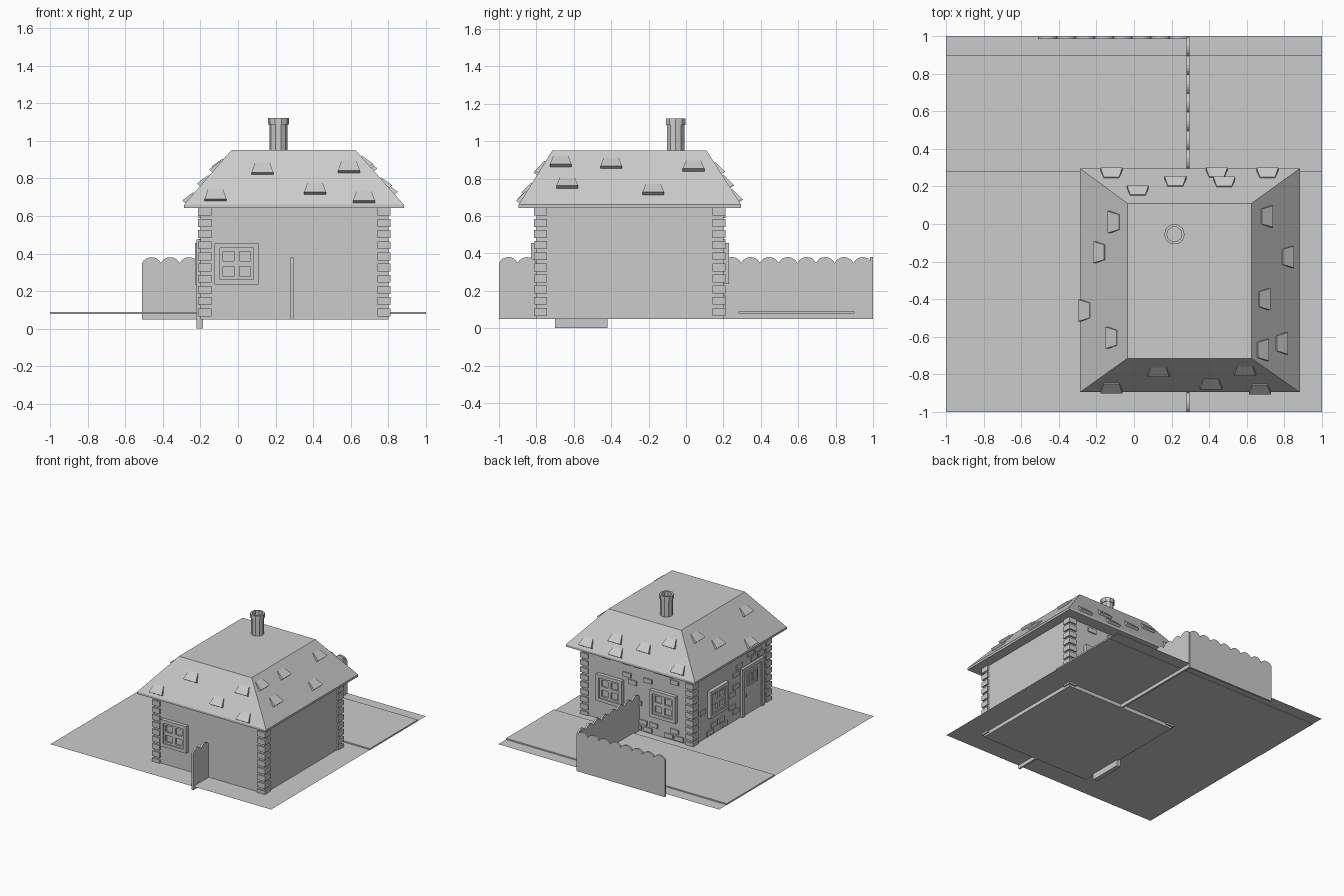
import bpy, bmesh, math, random
from mathutils import Vector

if "Cube" in bpy.data.objects:
    bpy.data.objects.remove(bpy.data.objects["Cube"])

random.seed(4)


def obj(name, bm):
    bmesh.ops.recalc_face_normals(bm, faces=bm.faces)
    me = bpy.data.meshes.new(name)
    bm.to_mesh(me)
    bm.free()
    ob = bpy.data.objects.new(name, me)
    bpy.context.collection.objects.link(ob)
    return ob


def hexa(bm, low, high):
    """Solid between two matching loops of points."""
    a = [bm.verts.new(p) for p in low]
    b = [bm.verts.new(p) for p in high]
    n = len(a)
    bm.faces.new(a[::-1])
    bm.faces.new(b)
    for i in range(n):
        bm.faces.new((a[i], a[(i + 1) % n], b[(i + 1) % n], b[i]))


def rect(x0, x1, y0, y1, z):
    return [(x0, y0, z), (x1, y0, z), (x1, y1, z), (x0, y1, z)]


def box(bm, x0, x1, y0, y1, z0, z1):
    hexa(bm, rect(x0, x1, y0, y1, z0), rect(x0, x1, y0, y1, z1))


# Each house side: horizontal axis, outward axis, wall offset, eave offset, roof-top offset
SIDES = {
    "front": (Vector((1, 0, 0)), Vector((0, -1, 0)), 0.80, 0.895, 0.715),
    "back": (Vector((1, 0, 0)), Vector((0, 1, 0)), 0.20, 0.295, 0.11),
    "right": (Vector((0, 1, 0)), Vector((1, 0, 0)), 0.80, 0.882, 0.625),
    "left": (Vector((0, 1, 0)), Vector((-1, 0, 0)), 0.20, 0.287, 0.035),
}
EAVE, TOP = 0.66, 0.95


def wall_box(bm, side, u0, u1, z0, z1, depth, start=-0.005):
    u, n, off = SIDES[side][:3]
    loop = [(u0, z0), (u1, z0), (u1, z1), (u0, z1)]
    hexa(bm, *[[u * a + n * (off + d) + Vector((0, 0, z)) for a, z in loop]
               for d in (start, depth)])


def wall_frame(bm, side, u0, u1, z0, z1, t, depth):
    wall_box(bm, side, u0, u0 + t, z0, z1, depth)
    wall_box(bm, side, u1 - t, u1, z0, z1, depth)
    wall_box(bm, side, u0 + t, u1 - t, z0, z0 + t, depth)
    wall_box(bm, side, u0 + t, u1 - t, z1 - t, z1, depth)


# Ground and raised path
bm = bmesh.new()
bm.faces.new([bm.verts.new(p) for p in rect(-1, 1, -1, 1, 0.08)])
obj("ground", bm)
bm = bmesh.new()
box(bm, -1, 1, 0.28, 0.9, 0.078, 0.09)
obj("path", bm)

# House walls
bm = bmesh.new()
box(bm, -0.2, 0.8, -0.8, 0.2, 0.05, 0.65)
obj("walls", bm)

# Corner stones
bm = bmesh.new()
for cx, sx in ((-0.2, 1), (0.8, -1)):
    for cy, sy in ((-0.8, 1), (0.2, -1)):
        for i in range(10):
            z = 0.066 + i * 0.0595
            xs = sorted((cx - sx * 0.012, cx + sx * 0.058))
            ys = sorted((cy - sy * 0.012, cy + sy * 0.058))
            box(bm, *xs, *ys, z, z + 0.042)
obj("corner_stones", bm)

# Hipped roof with a flat top
bm = bmesh.new()
box(bm, -0.287, 0.882, -0.895, 0.295, 0.643, EAVE)
hexa(bm, rect(-0.287, 0.882, -0.895, 0.295, EAVE), rect(-0.035, 0.625, -0.715, 0.11, TOP))
obj("roof", bm)

# Loose shingles on each slope: (position along side, height)
SHINGLES = {
    "front": [(-0.12, .71), (.13, .85), (.41, .745), (.59, .86), (.67, .70)],
    "right": [(-.67, .89), (-.4, .88), (.04, .865), (-.635, .775), (-.175, .74)],
    "back": [(-.12, .71), (.02, .855), (.22, .78), (.44, .705), (.48, .785), (.71, .71)],
    "left": [(.01, .875), (-.15, .785), (-.46, .695), (-.605, .86)],
}
bm = bmesh.new()
for side, spots in SHINGLES.items():
    u, n, _, eave, top = SIDES[side]
    up = (n * (top - eave) + Vector((0, 0, TOP - EAVE))).normalized()
    out = (n * (TOP - EAVE) + Vector((0, 0, eave - top))).normalized()
    for a, z in spots:
        c = u * a + n * (eave + (top - eave) * (z - EAVE) / (TOP - EAVE)) + Vector((0, 0, z))
        lo, hi = c - up * 0.036, c + up * 0.036
        hexa(bm, [p - out * 0.004 for p in (lo - u * .058, lo + u * .058, hi + u * .04, hi - u * .04)],
             [lo - u * .058 + out * .022, lo + u * .058 + out * .022,
              hi + u * .04 + out * .006, hi - u * .04 + out * .006])
obj("shingles", bm)

# Chimney: hollow lathe with a rim
bm = bmesh.new()
profile = [(.048, .94), (.048, 1.085), (.055, 1.085), (.055, 1.12), (.04, 1.12), (.04, .96)]
N = 10
rings = [[bm.verts.new((.215 + r * math.cos(2 * math.pi * i / N),
                        -.055 + r * math.sin(2 * math.pi * i / N), z))
          for i in range(N)] for r, z in profile]
for a, b in zip(rings, rings[1:]):
    for i in range(N):
        bm.faces.new((a[i], a[(i + 1) % N], b[(i + 1) % N], b[i]))
bm.faces.new(rings[-1])
bm.faces.new(rings[0])
obj("chimney", bm)

# Windows: outer frame, sash, crossbars and pane
WINDOWS = [("front", -0.007), ("back", 0.055), ("back", 0.54), ("left", -0.11)]
for i, (side, c) in enumerate(WINDOWS):
    bm = bmesh.new()
    w, z0, z1 = 0.117, 0.235, 0.455
    wall_frame(bm, side, c - w, c + w, z0, z1, 0.027, 0.03)
    wall_frame(bm, side, c - w + .027, c + w - .027, z0 + .027, z1 - .027, 0.016, 0.02)
    wall_box(bm, side, c - .014, c + .014, z0 + .04, z1 - .04, 0.02)
    wall_box(bm, side, c - .08, c + .08, .331, .359, 0.02)
    wall_box(bm, side, c - .08, c + .08, z0 + .04, z1 - .04, 0.006)
    obj(f"window_{i + 1}", bm)

# Door with frame, panel, small window and knob, over a sunken sill
bm = bmesh.new()
wall_box(bm, "left", -0.70, -0.42, 0.0, 0.08, 0.02, -0.015)
wall_frame(bm, "left", -0.70, -0.42, 0.05, 0.475, 0.028, 0.02)
wall_box(bm, "left", -0.68, -0.44, 0.06, 0.46, 0.008)
wall_frame(bm, "left", -0.625, -0.495, 0.31, 0.42, 0.016, 0.016)
wall_box(bm, "left", -0.567, -0.553, 0.32, 0.41, 0.016)
wall_box(bm, "left", -0.475, -0.46, 0.235, 0.255, 0.022)
obj("door", bm)

# Scattered raised bricks on the back and left walls, clear of openings
bm = bmesh.new()
openings = {"back": [(0.055, .13, .22, .47), (0.54, .13, .22, .47)],
            "left": [(-0.11, .13, .22, .47), (-0.56, .155, 0, .49)]}
for side, lo in (("back", -0.12), ("left", -0.72)):
    for row in range(11):
        z = 0.09 + row * 0.05
        for col in range(9):
            u = lo + col * 0.095 + (row % 2) * 0.045
            blocked = any(abs(u + .037 - c) < h + .037 and a < z + .036 and z < b
                          for c, h, a, b in openings[side])
            if not blocked and u + .075 < lo + .84 and random.random() < 0.36:
                wall_box(bm, side, u, u + .075, z, z + .036, 0.01)
obj("wall_bricks", bm)


# Scalloped fences
def fence(name, start, direction, count, thick):
    bm = bmesh.new()
    start, direction, thick = Vector(start), Vector(direction), Vector(thick)
    pitch = 0.1
    for k in range(count):
        pts = [(k * pitch, 0.05), ((k + 1) * pitch, 0.05)]
        for j in range(9):
            a = math.pi * (0.12 + 0.76 * j / 8)
            x = math.cos(a) / math.cos(math.pi * 0.12)
            pts.append(((k + .5 + .5 * x) * pitch, 0.33 + 0.05 * math.sin(a)))
        low = [start + direction * a + Vector((0, 0, z)) for a, z in pts]
        hexa(bm, low, [p + thick for p in low])
    obj(name, bm)


fence("fence_back", (-0.51, 0.985, 0), (1, 0, 0), 8, (0, 0.015, 0))
fence("fence_side", (0.28, 0.195, 0), (0, 1, 0), 8, (0.015, 0, 0))
fence("fence_front", (0.28, -1, 0), (0, 1, 0), 2, (0.015, 0, 0))
